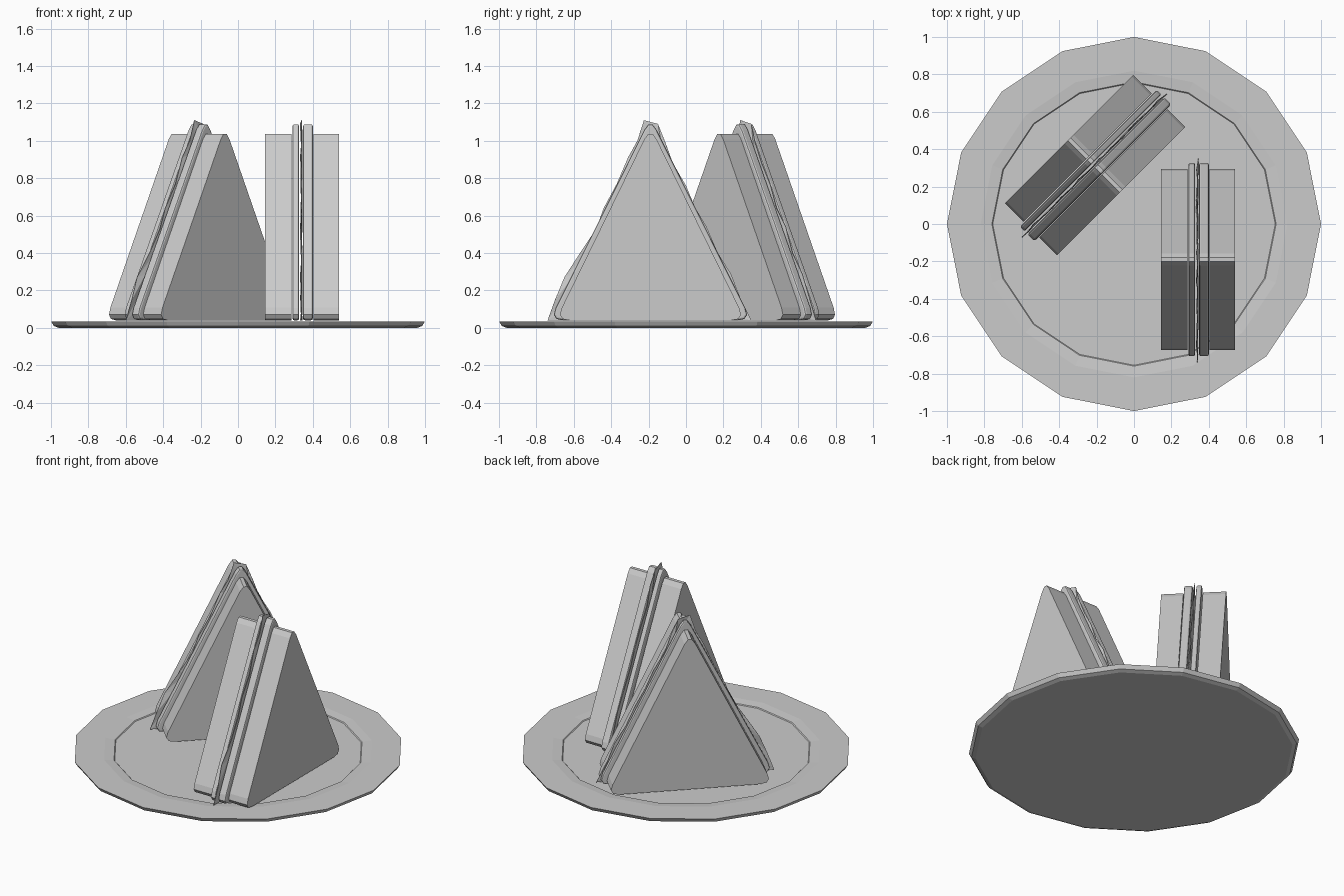
import bpy, bmesh, math
from mathutils import Matrix, Vector

if "Cube" in bpy.data.objects:
    bpy.data.objects.remove(bpy.data.objects["Cube"])


def finish(name, bm, matrix=None):
    bmesh.ops.recalc_face_normals(bm, faces=bm.faces)
    me = bpy.data.meshes.new(name)
    bm.to_mesh(me)
    bm.free()
    ob = bpy.data.objects.new(name, me)
    bpy.context.collection.objects.link(ob)
    if matrix:
        ob.matrix_world = matrix
    return ob


# Plate: 16-sided lathe with a shallow well
def make_plate():
    prof = [(0.96, 0.0), (0.985, 0.01), (1.0, 0.035), (0.82, 0.035), (0.76, 0.029), (0.755, 0.024)]
    bm = bmesh.new()
    n = 16
    rings = [[bm.verts.new((r * math.cos(2 * math.pi * i / n), r * math.sin(2 * math.pi * i / n), z))
              for i in range(n)] for r, z in prof]
    for a, b in zip(rings, rings[1:]):
        for i in range(n):
            j = (i + 1) % n
            bm.faces.new((a[i], a[j], b[j], b[i]))
    bm.faces.new(rings[0])
    bm.faces.new(rings[-1])
    finish("plate", bm)


# Triangle outline in (y, z) with rounded corners
def rounded_triangle(half, base, apex, cut):
    pts = [Vector((-half, base)), Vector((half, base)), Vector((0, apex))]
    out = []
    for i, p in enumerate(pts):
        a = p + (pts[i - 1] - p).normalized() * cut
        b = p + (pts[(i + 1) % 3] - p).normalized() * cut
        for t in (0, 0.33, 0.67, 1):
            out.append(a * (1 - t) ** 2 + p * 2 * t * (1 - t) + b * t * t)
    return out


# Slab: extruded outline between two x positions, edges softened
def make_slab(name, outline, x0, x1, soft, matrix):
    bm = bmesh.new()
    face = bm.faces.new([bm.verts.new((x0, p.x, p.y)) for p in outline])
    ext = bmesh.ops.extrude_face_region(bm, geom=[face])
    bmesh.ops.translate(bm, vec=(x1 - x0, 0, 0),
                        verts=[v for v in ext["geom"] if isinstance(v, bmesh.types.BMVert)])
    ob = finish(name, bm, matrix)
    if soft:
        mod = ob.modifiers.new("soft_edges", "BEVEL")
        mod.width, mod.segments, mod.limit_method = soft, 2, "ANGLE"
        mod.angle_limit = math.radians(60)


# Lettuce: thin leaf with a ruffled border
def make_lettuce(name, matrix):
    edge = [(-0.55, 0.04), (-0.51, 0.15), (-0.46, 0.27), (-0.37, 0.41), (-0.29, 0.53), (-0.25, 0.64),
            (-0.18, 0.77), (-0.12, 0.91), (-0.07, 1.0), (-0.035, 1.11), (0.04, 1.09), (0.08, 0.99),
            (0.12, 0.88), (0.19, 0.76), (0.24, 0.64), (0.30, 0.54), (0.36, 0.40), (0.43, 0.29),
            (0.48, 0.16), (0.54, 0.04), (0.3, 0.04), (0.0, 0.04), (-0.3, 0.04)]
    bm = bmesh.new()
    outer, inner = [], []
    for i, (y, z) in enumerate(edge):
        outer.append(bm.verts.new((0.006 * math.sin(i * 2.4) - 0.004, y, z)))
        inner.append(bm.verts.new((-0.002 - 0.004 * math.sin(i * 1.7), y * 0.88, 0.4 + (z - 0.4) * 0.88)))
    n = len(edge)
    for i in range(n):
        j = (i + 1) % n
        bm.faces.new((outer[i], outer[j], inner[j]))
        bm.faces.new((outer[i], inner[j], inner[i]))
    mid = bm.verts.new((-0.002, 0, 0.4))
    for i in range(n):
        bm.faces.new((inner[i], inner[(i + 1) % n], mid))
    ob = finish(name, bm, matrix)
    mod = ob.modifiers.new("thickness", "SOLIDIFY")
    mod.thickness, mod.offset = 0.003, 0


def make_sandwich(tag, x, y, turn):
    m = Matrix.Translation((x, y, 0)) @ Matrix.Rotation(math.radians(turn), 4, "Z")
    bread = rounded_triangle(0.507, 0.04, 1.075, 0.075)
    filling = rounded_triangle(0.54, 0.04, 1.125, 0.075)
    make_slab("bread_left_" + tag, bread, -0.197, -0.056, 0, m)
    make_slab("bread_right_" + tag, bread, 0.062, 0.197, 0, m)
    make_slab("cheese_" + tag, filling, -0.05, -0.016, 0.008, m)
    make_slab("ham_" + tag, filling, 0.006, 0.058, 0.01, m)
    make_lettuce("lettuce_" + tag, m)


make_plate()
make_sandwich("front", 0.342, -0.19, 0)
make_sandwich("back", -0.208, 0.315, -45)
